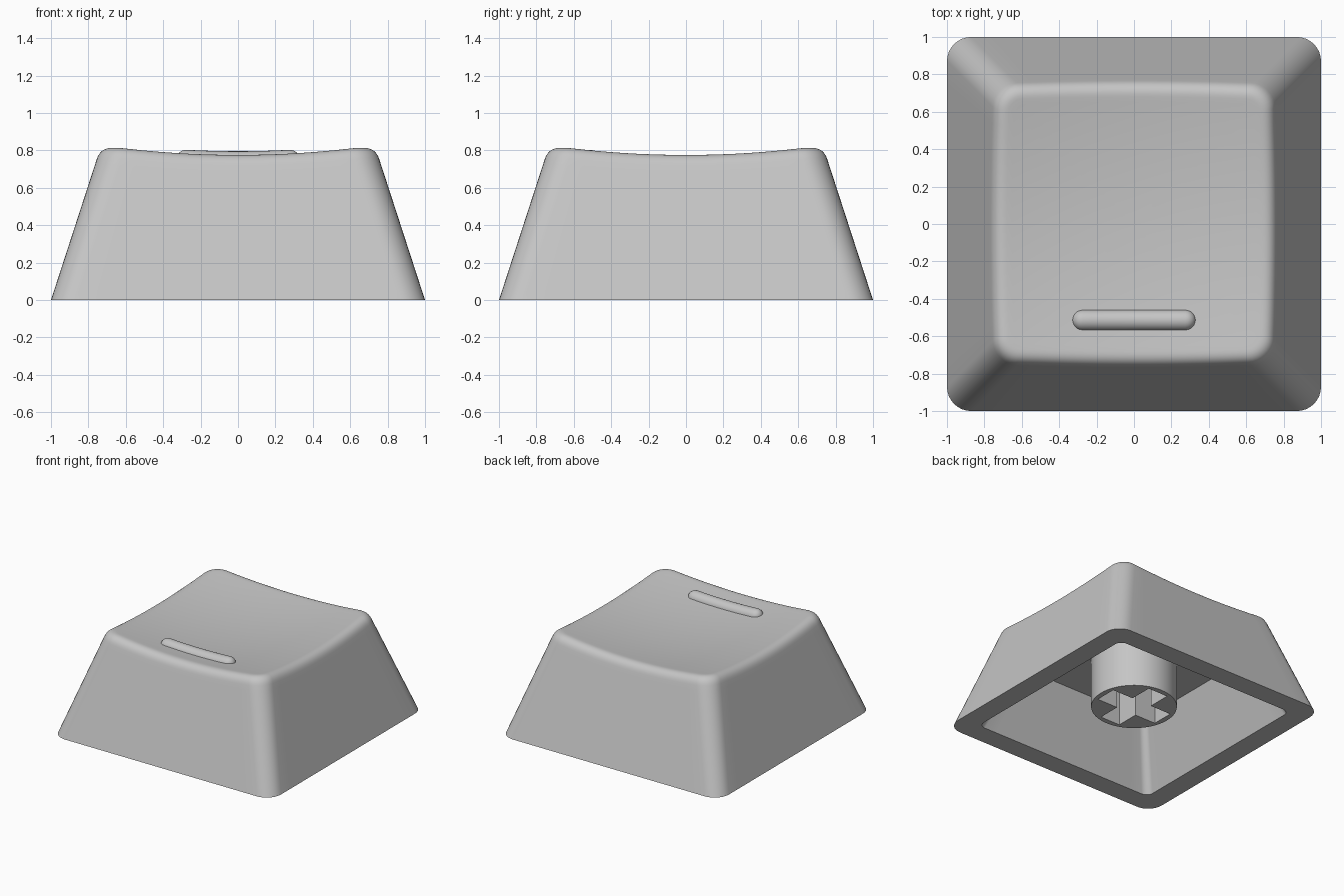
import bpy, bmesh, math
from mathutils import Vector

if "Cube" in bpy.data.objects:
    bpy.data.objects.remove(bpy.data.objects["Cube"])

grey = bpy.data.materials.new("light_grey_plastic")
grey.diffuse_color = (0.56, 0.56, 0.56, 1)
grey.use_nodes = True
grey.node_tree.nodes["Principled BSDF"].inputs["Base Color"].default_value = grey.diffuse_color

TAPER = 0.325          # inward lean of the walls per unit of height
CORNER = 0.13          # plan corner radius
ROUND = 0.065          # size of the rounded rim


def dish(x, y):
    """Height of the scooped top."""
    return 0.728 + 0.1 * (x * x + y * y)


def outline(h, r, arc=8, side=14):
    """Rounded square of half size h and corner radius r."""
    pts, c = [], h - r
    for q in range(4):
        quarter = [(c + r * math.cos(a), c + r * math.sin(a))
                   for a in (math.pi / 2 * i / arc for i in range(arc + 1))]
        quarter += [(c - 2 * c * i / side, h) for i in range(1, side)]
        for x, y in quarter:
            for _ in range(q):
                x, y = -y, x
            pts.append((x, y))
    return pts


def finish(name, bm):
    bmesh.ops.recalc_face_normals(bm, faces=bm.faces)
    mesh = bpy.data.meshes.new(name)
    bm.to_mesh(mesh)
    bm.free()
    mesh.materials.append(grey)
    ob = bpy.data.objects.new(name, mesh)
    bpy.context.collection.objects.link(ob)
    return ob


def smooth(ob):
    bpy.ops.object.select_all(action='DESELECT')
    ob.select_set(True)
    bpy.context.view_layer.objects.active = ob
    bpy.ops.object.shade_smooth_by_angle(angle=math.radians(32))


def loft(name, rings):
    """Skin equal rings of points and cap both ends."""
    bm = bmesh.new()
    loops = [[bm.verts.new(p) for p in ring] for ring in rings]
    n = len(loops[0])
    for a, b in zip(loops, loops[1:]):
        for i in range(n):
            j = (i + 1) % n
            bm.faces.new((a[i], a[j], b[j], b[i]))
    bm.faces.new(loops[0])
    bm.faces.new(loops[-1])
    return finish(name, bm)


def flat(h, r, z):
    return [(x, y, z) for x, y in outline(h, r)]


# Shell: cavity roof, cavity wall, bottom edge, then the outer skin
rings = [flat(0.63, 0.05, 0.51), flat(0.83, 0.06, 0), flat(1, CORNER, 0)]
count = len(rings[0])
low, edge, inner = [], [], []
for i in range(count):
    h = 0.75
    for _ in range(5):     # where the leaning wall meets the scooped top
        x, y = outline(h, CORNER)[i]
        z = dish(x, y)
        h = 1 - TAPER * z
    edge.append(Vector((x, y, z)))
    zl = z - ROUND
    low.append(Vector((*outline(1 - TAPER * zl, CORNER)[i], zl)))
    x, y = outline(h - ROUND, CORNER - ROUND)[i]
    inner.append(Vector((x, y, dish(x, y))))

# Support loops keep the walls flat under the rim
for t in (0.05, 0.95):
    rings.append([Vector(b).lerp(p, t) for b, p in zip(rings[2], low)])
# Rounded rim
for s in range(9):
    t = s / 8
    rings.append([a * (1 - t) ** 2 + b * 2 * t * (1 - t) + c * t * t
                  for a, b, c in zip(low, edge, inner)])
# Scooped top
for s in (0.96, 0.88, 0.76, 0.64, 0.52, 0.4, 0.28, 0.16, 0.05):
    rings.append([(p.x * s, p.y * s, dish(p.x * s, p.y * s)) for p in inner])
smooth(loft("key_shell", rings))

# Raised finger bar following the scoop
R, HALF, Y = 0.056, 0.274, -0.515
caps = [math.radians(a) for a in (5, 18, 32, 46, 60, 75)]
stations = [(-HALF - R * math.cos(a), R * math.sin(a)) for a in caps]
stations += [(-HALF + 2 * HALF * i / 12, R) for i in range(13)]
stations += [(HALF + R * math.cos(a), R * math.sin(a)) for a in reversed(caps)]
bar = []
for x, r in stations:
    zc = dish(x, Y) - 0.015
    bar.append([(x, Y + r * math.cos(a), zc + r * math.sin(a))
                for a in (2 * math.pi * i / 24 for i in range(24))])
smooth(loft("finger_bar", bar))

# Round stem under the roof
bm = bmesh.new()
bmesh.ops.create_cone(bm, cap_ends=True, segments=64, radius1=0.323,
                      radius2=0.323, depth=0.42)
bmesh.ops.translate(bm, verts=bm.verts, vec=(0, 0, 0.315))
stem = finish("stem", bm)

# Cross-shaped socket cut up into the stem
W, A = 0.09, 0.28
cross = []
for q in range(4):
    for x, y in ((W, W), (W, A), (-W, A)):
        for _ in range(q):
            x, y = -y, x
        cross.append((x, y))
cutter = loft("socket_cutter", [[(x, y, z) for x, y in cross] for z in (0, 0.5)])
cutter.hide_render = True
cut = stem.modifiers.new("socket", 'BOOLEAN')
cut.operation = 'DIFFERENCE'
cut.solver = 'EXACT'
cut.object = cutter
bpy.context.view_layer.update()
bpy.ops.object.select_all(action='DESELECT')
stem.select_set(True)
bpy.context.view_layer.objects.active = stem
bpy.ops.object.modifier_apply(modifier="socket")
bpy.data.objects.remove(cutter, do_unlink=True)
smooth(stem)
